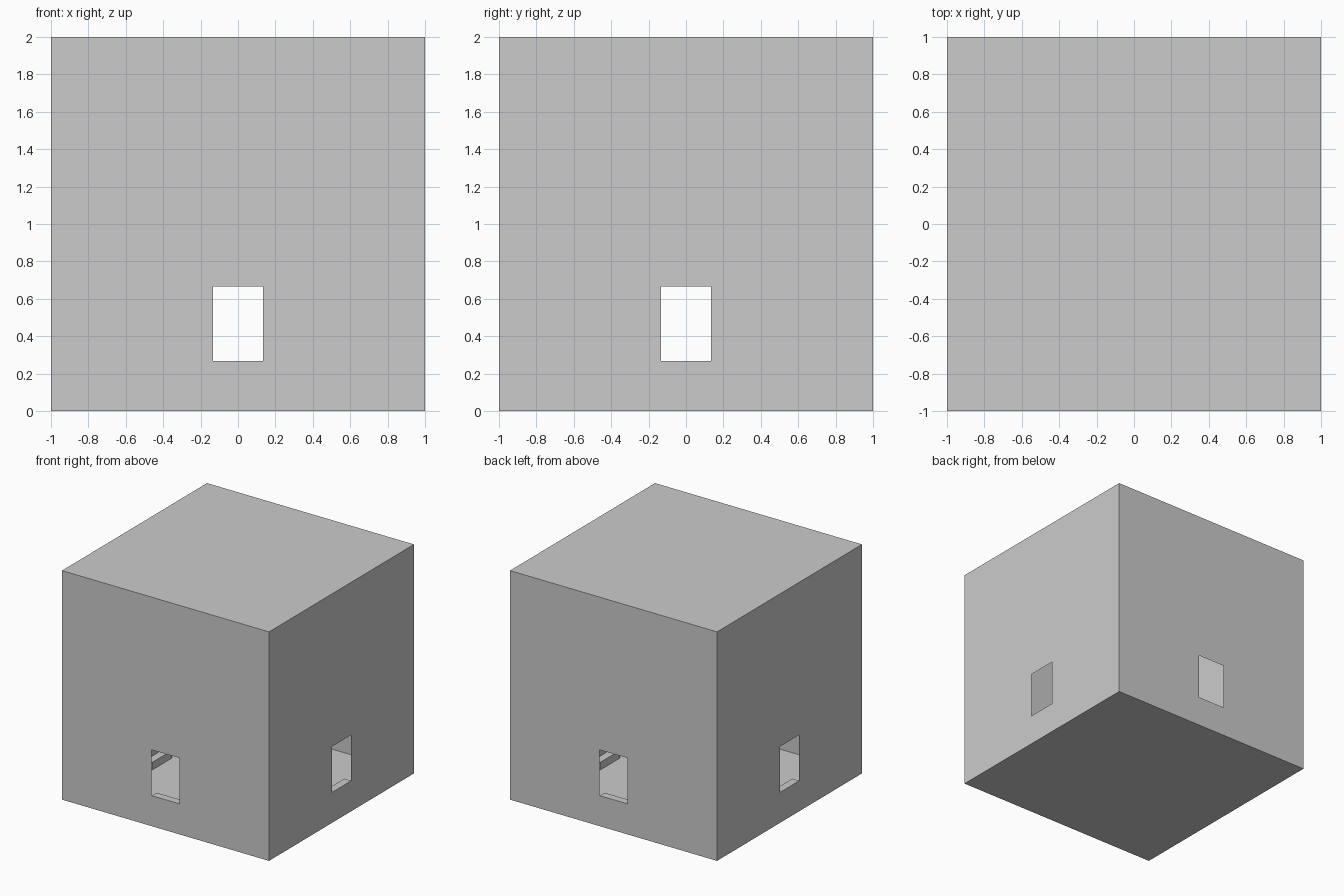
import bpy, bmesh, math
from mathutils import Matrix

if "Cube" in bpy.data.objects:
    bpy.data.objects.remove(bpy.data.objects["Cube"])

U = 1 / 15            # step size; the whole model sits on this grid
HALF_W = 2 * U        # half width of a window
SILL, HEAD = 4 * U, 10 * U


def make_object(name, faces, angle=0.0):
    """Build a mesh from lists of corner points, turned about z."""
    bm = bmesh.new()
    for pts in faces:
        bm.faces.new([bm.verts.new(p) for p in pts])
    bmesh.ops.remove_doubles(bm, verts=bm.verts, dist=1e-5)
    bmesh.ops.transform(bm, matrix=Matrix.Rotation(angle, 4, 'Z'), verts=bm.verts)
    me = bpy.data.meshes.new(name)
    bm.to_mesh(me)
    bm.free()
    bpy.context.collection.objects.link(bpy.data.objects.new(name, me))


def wall_faces():
    """Thin front wall: a 3 x 3 grid of panels with the window left out."""
    xs, zs = [-1, -HALF_W, HALF_W, 1], [0, SILL, HEAD, 2]
    return [[(xs[i], -1, zs[j]), (xs[i + 1], -1, zs[j]),
             (xs[i + 1], -1, zs[j + 1]), (xs[i], -1, zs[j + 1])]
            for i in range(3) for j in range(3) if (i, j) != (1, 1)]


def stair_faces(steps=4):
    """Inside steps climbing from the floor to the window sill."""
    w, faces = HALF_W, []
    profile = [(-1, 0), (-1, SILL)]
    for k in range(steps):
        y0, y1 = -1 + k * U, -1 + (k + 1) * U
        z1, z0 = SILL - k * U, SILL - (k + 1) * U
        faces.append([(-w, y0, z1), (w, y0, z1), (w, y1, z1), (-w, y1, z1)])
        faces.append([(-w, y1, z1), (w, y1, z1), (w, y1, z0), (-w, y1, z0)])
        profile += [(y1, z1), (y1, z0)]
    faces.append([(-w, y, z) for y, z in reversed(profile)])
    faces.append([(w, y, z) for y, z in profile])
    return faces


# Four walls with windows, each with its own inside stair
for n, side in enumerate(["front", "right", "back", "left"]):
    make_object(side + "_wall", wall_faces(), n * math.pi / 2)
    make_object(side + "_stair", stair_faces(), n * math.pi / 2)

# Floor and roof
make_object("floor", [[(-1, -1, 0), (-1, 1, 0), (1, 1, 0), (1, -1, 0)]])
make_object("roof", [[(-1, -1, 2), (1, -1, 2), (1, 1, 2), (-1, 1, 2)]])
